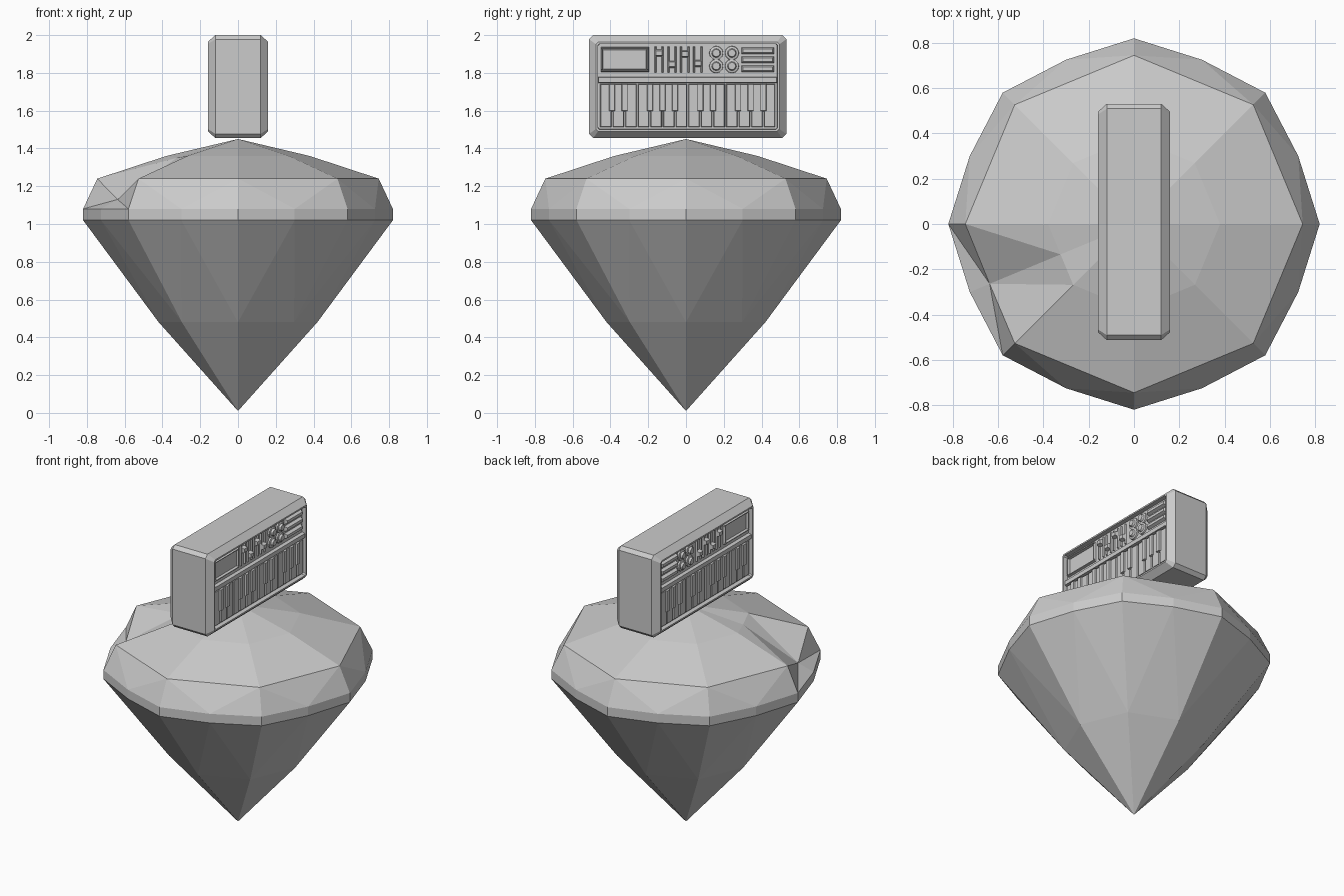
import bpy, bmesh, math

if "Cube" in bpy.data.objects:
    bpy.data.objects.remove(bpy.data.objects["Cube"])


def finish(name, bm, mirror=False):
    bmesh.ops.recalc_face_normals(bm, faces=bm.faces)
    me = bpy.data.meshes.new(name)
    bm.to_mesh(me)
    bm.free()
    ob = bpy.data.objects.new(name, me)
    bpy.context.collection.objects.link(ob)
    if mirror:
        ob.modifiers.new("mirror_x", 'MIRROR').use_axis[0] = True
    return ob


def polar(bm, r, deg, z):
    a = math.radians(deg)
    return bm.verts.new((r * math.cos(a), r * math.sin(a), z))


# Cut gem: pavilion, girdle, crown and a shallow pointed top
bm = bmesh.new()
tip = bm.verts.new((0, 0, 0.01))
top = bm.verts.new((0, 0, 1.45))
low = [polar(bm, 0.42, 45 * i, 0.48) for i in range(8)]
girdle = [[polar(bm, 0.785 if i % 2 else 0.82, 22.5 * i, z) for i in range(16)]
          for z in (1.02, 1.08)]
rim = [polar(bm, 0.745, 45 * i, 1.24) for i in range(8)]
inner = [polar(bm, 0.38, 45 * i, 1.36) for i in range(8)]
g0, g1 = girdle
for i in range(8):
    j = (i + 1) % 8
    a, m, b = 2 * i, 2 * i + 1, 2 * j
    bm.faces.new((tip, low[i], low[j]))
    bm.faces.new((low[i], g0[m], low[j]))
    bm.faces.new((low[i], g0[a], g0[m]))
    bm.faces.new((low[j], g0[m], g0[b]))
    bm.faces.new((g0[a], g0[m], g1[m], g1[a]))
    bm.faces.new((g0[m], g0[b], g1[b], g1[m]))
    if i == 4:
        # Dented facet
        d = polar(bm, 0.69, 202.5, 1.13)
        e = polar(bm, 0.351, 202.5, 1.35)
        for f in ((g1[a], g1[m], d), (g1[a], d, rim[i]), (g1[m], g1[b], d),
                  (g1[b], rim[j], d), (rim[i], d, e), (rim[i], e, inner[i]),
                  (d, rim[j], inner[j]), (d, inner[j], e),
                  (inner[i], e, top), (e, inner[j], top)):
            bm.faces.new(f)
    else:
        bm.faces.new((g1[a], g1[m], rim[i]))
        bm.faces.new((g1[m], g1[b], rim[j]))
        bm.faces.new((g1[m], rim[j], rim[i]))
        bm.faces.new((rim[i], rim[j], inner[j], inner[i]))
        bm.faces.new((inner[i], inner[j], top))
finish("gem", bm)

# Keyboard case: chamfered block with a recessed panel on each side
Y0, Y1, Z0, Z1 = -0.513, 0.531, 1.455, 2.0


def ring(bm, x, s, c):
    y0, y1, z0, z1 = Y0 + s, Y1 - s, Z0 + s, Z1 - s
    pts = [(y0 + c, z0), (y1 - c, z0), (y1, z0 + c), (y1, z1 - c),
           (y1 - c, z1), (y0 + c, z1), (y0, z1 - c), (y0, z0 + c)]
    return [bm.verts.new((x, y, z)) for y, z in pts]


bm = bmesh.new()
half = [(0.12, 0, 0.022), (0.16, 0.036, 0.012), (0.16, 0.046, 0.008), (0.132, 0.048, 0.008)]
sections = [(-x, s, c) for x, s, c in reversed(half)] + half
rings = [ring(bm, *s) for s in sections]
for p, q in zip(rings, rings[1:]):
    for k in range(8):
        bm.faces.new((p[k], p[(k + 1) % 8], q[(k + 1) % 8], q[k]))
bm.faces.new(rings[0])
bm.faces.new(rings[-1])
finish("keyboard_case", bm)

BACK = 0.128


def block(bm, y0, y1, z0, z1, x, taper=0.004):
    b = [bm.verts.new((BACK, y, z)) for y, z in ((y0, z0), (y1, z0), (y1, z1), (y0, z1))]
    t = taper
    f = [bm.verts.new((x, y, z)) for y, z in
         ((y0 + t, z0 + t), (y1 - t, z0 + t), (y1 - t, z1 - t), (y0 + t, z1 - t))]
    for k in range(4):
        n = (k + 1) % 4
        bm.faces.new((b[k], b[n], f[n], f[k]))
    bm.faces.new(f)
    bm.faces.new(b[::-1])


# Divider between controls and keys
bm = bmesh.new()
block(bm, -0.466, 0.484, 1.745, 1.78, 0.155)
finish("divider", bm, True)

# Display: frame and sunken screen
bm = bmesh.new()
block(bm, -0.452, -0.196, 1.925, 1.938, 0.148)
block(bm, -0.452, -0.196, 1.805, 1.818, 0.148)
block(bm, -0.452, -0.439, 1.815, 1.928, 0.148)
block(bm, -0.209, -0.196, 1.815, 1.928, 0.148)
block(bm, -0.44, -0.208, 1.817, 1.926, 0.136)
finish("display", bm, True)

# Sliders: rails with caps at different heights
bm = bmesh.new()
for y, z in ((-0.143, 1.905), (-0.074, 1.845), (-0.006, 1.9), (0.063, 1.85)):
    block(bm, y - 0.026, y - 0.013, 1.8, 1.94, 0.142)
    block(bm, y + 0.013, y + 0.026, 1.8, 1.94, 0.142)
    block(bm, y - 0.024, y + 0.024, z - 0.02, z + 0.02, 0.158, 0.008)
finish("sliders", bm, True)

# Round knobs
bm = bmesh.new()
for y in (0.16, 0.243):
    for z in (1.836, 1.905):
        loops = [[bm.verts.new((x, y + r * math.cos(k * math.pi / 6), z + r * math.sin(k * math.pi / 6)))
                  for k in range(12)]
                 for x, r in ((BACK, 0.038), (0.142, 0.036), (0.145, 0.024), (0.158, 0.019))]
        for p, q in zip(loops, loops[1:]):
            for k in range(12):
                n = (k + 1) % 12
                bm.faces.new((p[k], p[n], q[n], q[k]))
        bm.faces.new(loops[-1])
        bm.faces.new(loops[0])
finish("knobs", bm, True)

# Long buttons
bm = bmesh.new()
for z in (1.822, 1.87, 1.918):
    block(bm, 0.292, 0.468, z - 0.019, z + 0.019, 0.152, 0.01)
finish("long_buttons", bm, True)

# Two octaves of keys
white, black = bmesh.new(), bmesh.new()
w = 0.934 / 14
for k in range(14):
    y = -0.458 + k * w
    block(white, y + 0.003, y + w - 0.003, 1.512, 1.742, 0.147)
    if k % 7 not in (2, 6):
        block(black, y + w - 0.019, y + w + 0.019, 1.595, 1.744, 0.158, 0.005)
finish("white_keys", white, True)
finish("black_keys", black, True)
